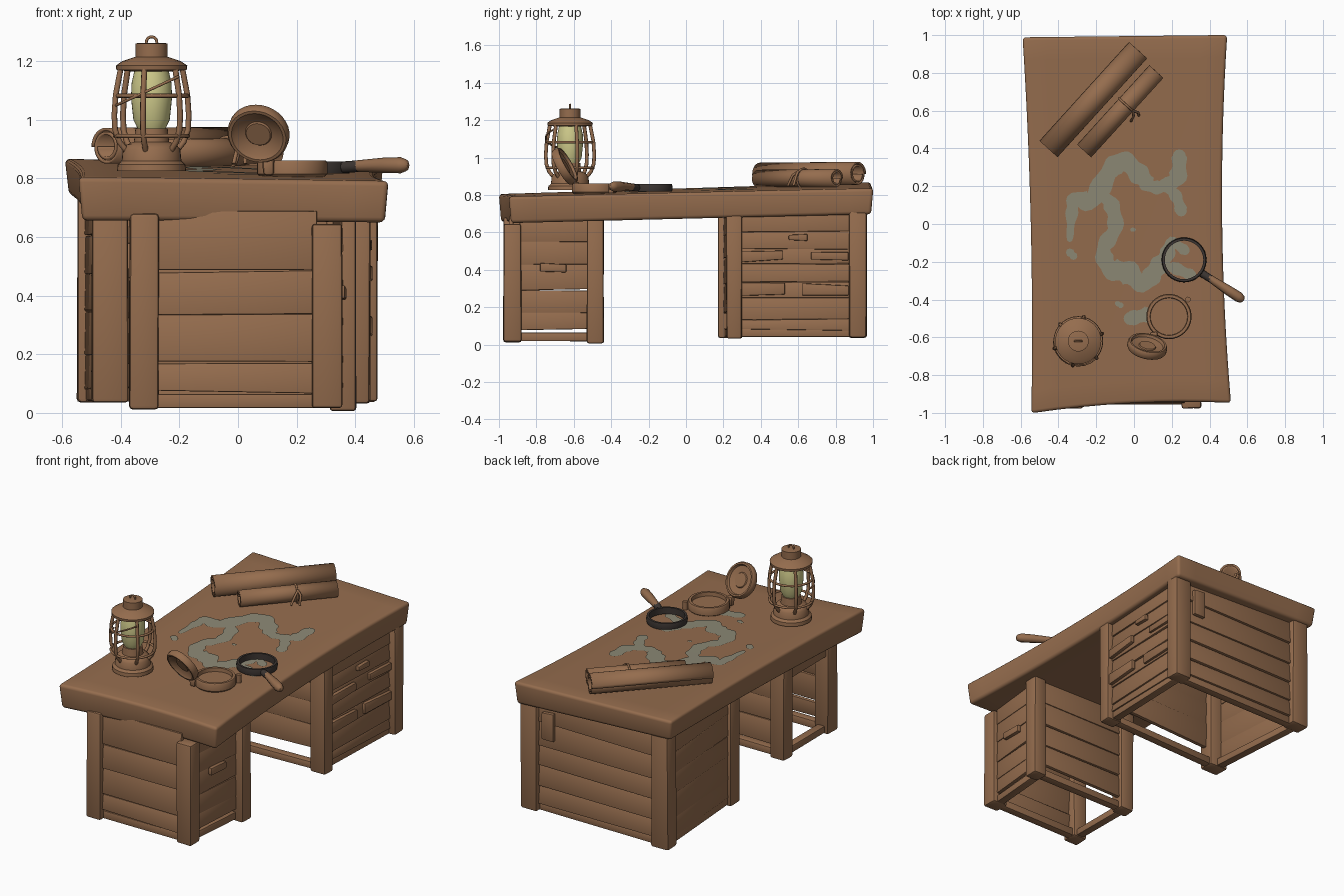
import bpy, bmesh, math, random
from mathutils import Vector, Matrix

random.seed(4)
if "Cube" in bpy.data.objects:
    bpy.data.objects.remove(bpy.data.objects["Cube"])


def material(name, rgb):
    m = bpy.data.materials.new(name)
    m.use_nodes = True
    m.diffuse_color = (*rgb, 1)
    m.node_tree.nodes["Principled BSDF"].inputs["Base Color"].default_value = (*rgb, 1)
    return m


WOOD = material("brown wood", (.3, .152, .076))
GLASS = material("pale lamp glass", (.63, .6, .26))
INK = material("map grey green", (.265, .25, .18))
DARK = material("dark metal", (.045, .036, .032))


def finish(name, bm, mat, angle=35, bevel=0, segments=2, solid=True):
    if solid:
        bmesh.ops.recalc_face_normals(bm, faces=bm.faces)
    if bevel:
        sharp = [e for e in bm.edges if len(e.link_faces) == 2 and e.calc_face_angle() > .7]
        bmesh.ops.bevel(bm, geom=sharp, offset=bevel, segments=segments, affect='EDGES', profile=.5)
    me = bpy.data.meshes.new(name)
    bm.to_mesh(me)
    bm.free()
    me.materials.append(mat)
    ob = bpy.data.objects.new(name, me)
    bpy.context.collection.objects.link(ob)
    bpy.ops.object.select_all(action='DESELECT')
    ob.select_set(True)
    bpy.context.view_layer.objects.active = ob
    bpy.ops.object.shade_smooth_by_angle(angle=math.radians(angle))
    return ob


def hexa(name, corners, bevel):
    """Solid from four bottom and four top corners."""
    bm = bmesh.new()
    v = [bm.verts.new(c) for c in corners]
    bm.faces.new(v[:4])
    bm.faces.new(v[4:])
    for i in range(4):
        j = (i + 1) % 4
        bm.faces.new((v[i], v[j], v[j + 4], v[i + 4]))
    return finish(name, bm, WOOD, bevel=bevel)


def post(name, x0, x1, y0, y1, z0, z1):
    def ring(z):
        return [(x + random.uniform(-.003, .003), y + random.uniform(-.003, .003), z)
                for x, y in ((x0, y0), (x1, y0), (x1, y1), (x0, y1))]
    return hexa(name, ring(z0) + ring(z1), .012)


def board(name, p, q, z0, z1, out=0, lean=.012, thick=.025, skew=.006):
    """Wall board from p to q; the outside lies to the right of that direction."""
    p, q = Vector((*p, 0)), Vector((*q, 0))
    n = (q - p).normalized().cross(Vector((0, 0, 1)))
    c = []
    for z, o in ((z0, out + lean), (z1, out)):
        a, b = random.uniform(-skew, skew), random.uniform(-skew, skew)
        c += [p + n * o + Vector((0, 0, z + a)), q + n * o + Vector((0, 0, z + b)),
              q + n * (o - thick) + Vector((0, 0, z + b)), p + n * (o - thick) + Vector((0, 0, z + a))]
    return hexa(name, c, .005)


def wall(name, p, q, levels, rail, lean=.012):
    """Stack of boards above a bottom rail."""
    for i, (a, b) in enumerate(zip(levels, levels[1:])):
        board(f"{name}_board_{i + 1}", p, q, a + .003, b + .004, lean=lean)
    board(f"{name}_rail", p, q, rail, rail + .045, lean=0, thick=.05, skew=.002)


def lathe(name, profile, mat=WOOD, matrix=Matrix(), steps=32, angle=40):
    bm = bmesh.new()
    rings = []
    for r, z in profile:
        if r < 1e-4:
            rings.append([bm.verts.new((0, 0, z))] * steps)
        else:
            rings.append([bm.verts.new((r * math.cos(k * math.tau / steps),
                                        r * math.sin(k * math.tau / steps), z)) for k in range(steps)])
    for a, b in zip(rings, rings[1:]):
        for k in range(steps):
            f = list(dict.fromkeys((a[k], a[k - 1], b[k - 1], b[k])))
            if len(f) > 2:
                bm.faces.new(f)
    bm.transform(matrix)
    return finish(name, bm, mat, angle)


def tube(name, pts, radius, mat=WOOD, closed=False):
    cu = bpy.data.curves.new(name, 'CURVE')
    cu.dimensions = '3D'
    cu.bevel_depth, cu.bevel_resolution, cu.use_fill_caps = radius, 2, True
    s = cu.splines.new('POLY')
    s.points.add(len(pts) - 1)
    for sp, p in zip(s.points, pts):
        sp.co = (p[0], p[1], p[2], 1)
        sp.radius = p[3] if len(p) > 3 else 1
    s.use_cyclic_u, s.use_smooth = closed, True
    cu.materials.append(mat)
    ob = bpy.data.objects.new(name, cu)
    bpy.context.collection.objects.link(ob)


def hoop(name, matrix, r, radius, n=28):
    pts = [matrix @ Vector((r * math.cos(k * math.tau / n), r * math.sin(k * math.tau / n), 0)) for k in range(n)]
    tube(name, pts, radius, closed=True)


# Warped tabletop
def warp(x, y, fl, fr, bl, br):
    s, t = (x + .55) / 1.05, (y + 1) / 2
    return (fl * (1 - s) + fr * s) * (1 - t) + (bl * (1 - s) + br * s) * t


def top(x, y):
    return warp(x, y, .805, .79, .867, .835)


def quad(a, m, b, t):
    return a * (1 - t) * (1 - 2 * t) + m * 4 * t * (1 - t) + b * t * (2 * t - 1)


NX, NY = 8, 16
bm = bmesh.new()
layers = []
for shrink, upper in ((.975, False), (1, True)):
    grid = []
    for j in range(NY + 1):
        t, row = j / NY, []
        for i in range(NX + 1):
            s = i / NX
            x = (quad(-.545, -.548, -.592, t) * (1 - s) + quad(.515, .468, .495, t) * s) * shrink
            y = (quad(-1.003, -.95, -.948, s) * (1 - t) + (.99 + .012 * s) * t) * (1 - (1 - shrink) / 2)
            z = top(x, y) if upper else warp(x, y, .655, .648, .742, .695)
            row.append(bm.verts.new((x, y, z)))
        grid.append(row)
    for j in range(NY):
        for i in range(NX):
            bm.faces.new((grid[j][i], grid[j][i + 1], grid[j + 1][i + 1], grid[j + 1][i]))
    layers.append(grid[0] + [r[-1] for r in grid[1:]] + grid[-1][-2::-1] + [r[0] for r in grid[-2:0:-1]])
lo, hi = layers
for k in range(len(lo)):
    bm.faces.new((lo[k - 1], lo[k], hi[k], hi[k - 1]))
finish("tabletop", bm, WOOD, 50, bevel=.018, segments=3)

# Front pedestal
post("front_pedestal_post_a", -.37, -.27, -.975, -.88, .012, .68)
post("front_pedestal_post_b", .25, .355, -.975, -.88, .016, .645)
post("front_pedestal_post_c", .31, .402, -.53, -.44, .006, .68)
post("front_pedestal_post_d", -.37, -.27, -.53, -.44, .012, .68)
wall("front_pedestal_front", (-.28, -.945), (.27, -.945), (.068, .17, .335, .48, .68), .018)
wall("front_pedestal_left", (.325, -.89), (.355, -.52), (.075, .17, .288, .43, .55, .68), .02, .004)
wall("front_pedestal_inner", (.32, -.465), (-.28, -.465), (.09, .23, .37, .52, .68), .018, .006)
wall("front_pedestal_right", (-.345, -.52), (-.345, -.89), (.5, .68), .018)
board("front_pedestal_handle", (.345, -.78), (.35, -.64), .385, .43, out=.02, lean=0)

# Back pedestal
post("back_pedestal_post_a", -.5, -.375, .17, .27, .035, .71)
post("back_pedestal_post_b", .345, .45, .215, .30, .032, .71)
post("back_pedestal_post_c", .36, .475, .87, .967, .038, .72)
post("back_pedestal_post_d", -.548, -.43, .87, .967, .036, .75)
wall("back_pedestal_front", (-.38, .205), (.37, .235), (.17, .32, .46, .58, .71), .04, .006)
wall("back_pedestal_left", (.415, .29), (.435, .88), (.075, .13, .25, .33, .43, .51, .6, .72), .04, .008)
wall("back_pedestal_back", (.39, .93), (-.45, .93), (.08, .19, .32, .45, .59, .74), .04)
wall("back_pedestal_right", (-.52, .88), (-.475, .26), (.08, .2, .34, .47, .6, .74), .04, .004)
for i, (a, b, z) in enumerate(((.3, .52, .445), (.67, .87, .445), (.3, .53, .265), (.62, .87, .265))):
    board(f"broken_slat_{i + 1}", (.425, a), (.437, b), z, z + .055, out=.022, lean=0, skew=.012)
board("back_pedestal_handle", (.432, .55), (.436, .65), .56, .59, out=.022, lean=0)
board("back_patch", (.33, .945), (.25, .945), .5, .67, out=.015, lean=0)

# Painted map patches draped on the tabletop
PATCHES = (
    ((-.34, -.08, .015), (-.33, .05, .03), (-.31, .13, .04), (-.22, .13, .05), (-.12, .29, .05), (-.05, .33, .05),
     (.04, .25, .05), (.09, .2, .035), (.16, .2, .035), (.23, .25, .045), (.24, .36, .035)),
    ((.16, .21, .03), (.22, .15, .03), (.25, .07, .03)),
    ((-.18, .16, .03), (-.12, .1, .04), (-.1, -.02, .04), (-.16, -.13, .04), (-.13, -.23, .05), (-.03, -.26, .06),
     (.05, -.32, .04), (.11, -.25, .05), (.17, -.17, .04), (.2, -.1, .03), (.27, -.14, .025)),
    ((.21, -.23, .03), (.3, -.27, .03)),
    ((-.02, -.5, .035), (.07, -.48, .04)),
    ((-.34, -.15, .02), (-.32, -.17, .02)), ((-.09, -.42, .012), (-.07, -.43, .015)), ((-.01, -.03, .01), (0, -.03, .01)))


def catmull(pts, n=6):
    p = [Vector(pts[0])] + [Vector(q) for q in pts] + [Vector(pts[-1])]
    out = []
    for a, b, c, d in zip(p, p[1:], p[2:], p[3:]):
        for k in range(n):
            t = k / n
            out.append(.5 * (2 * b + (c - a) * t + (2 * a - 5 * b + 4 * c - d) * t * t + (3 * b - a - 3 * c + d) * t ** 3))
    return out + [p[-1]]


bm = bmesh.new()


def draped(x, y):
    return bm.verts.new((x, y, top(x, y) + .004))


for patch in PATCHES:
    line = catmull(patch)
    strip = []
    for k, c in enumerate(line):
        d = (line[min(k + 1, len(line) - 1)] - line[max(k - 1, 0)]).to_2d().normalized()
        w = c.z * (1 + .15 * math.sin(k * 1.3))
        strip.append((draped(c.x - d.y * w, c.y + d.x * w), draped(c.x + d.y * w, c.y - d.x * w)))
    for a, b in zip(strip, strip[1:]):
        bm.faces.new((a[0], a[1], b[1], b[0]))
    for c in (line[0], line[-1]):
        bm.faces.new([draped(c.x + c.z * math.cos(k * .5236), c.y + c.z * math.sin(k * .5236)) for k in range(12)])
finish("map_patches", bm, INK, solid=False)

# Lantern
L = Matrix.Translation((-.295, -.62, .825))
lathe("lantern_base", ((0, 0), (.118, 0), (.116, .022), (.102, .035), (.098, .075), (.085, .09), (.06, .1),
                       (.055, .145), (0, .145)), WOOD, L)
lathe("lantern_glass", ((0, .14), (.045, .14), (.062, .175), (.07, .25), (.068, .3), (.058, .345), (0, .345)), GLASS, L)
lathe("lantern_cap", ((0, .34), (.07, .34), (.12, .345), (.122, .36), (.1, .375), (.055, .39), (.055, .435),
                      (.045, .437), (0, .437)), WOOD, L)
for k in range(6):
    a = k * math.tau / 6 + .3
    pts = [L @ Vector((r * math.cos(a), r * math.sin(a), z)) for r, z in
           ((.09, .07), (.115, .1), (.13, .14), (.133, .19), (.128, .26), (.116, .32), (.108, .36))]
    tube(f"lantern_rib_{k + 1}", pts, .01)
for i, (r, z) in enumerate(((.124, .257), (.125, .12))):
    hoop(f"lantern_hoop_{i + 1}", L @ Matrix.Translation((0, 0, z)), r, .007)
hoop("lantern_ring", L @ Matrix.Translation((0, 0, .44)) @ Matrix.Rotation(math.pi / 2, 4, 'X'), .018, .005)
tube("lantern_bail", [L @ Vector((.13 * math.cos(a), .13 * math.sin(a), .28 + .06 * math.cos(a)))
                      for a in [math.pi + k * math.pi / 12 for k in range(10)]], .005)

# Round compass case with its open lid
C = Matrix.Translation((.185, -.49, .803))
lathe("compass_case", ((0, 0), (.108, 0), (.12, .012), (.12, .05), (.115, .058), (.1, .058), (.098, .035),
                       (0, .035)), WOOD, C)
post("compass_hinge", .085, .125, -.605, -.57, .81, .87)
lathe("compass_clasp", ((0, 0), (.015, 0), (.015, .05), (0, .05)), WOOD, Matrix.Translation((.285, -.4, .81)), 12)
tilt = Vector((.2, .85, .48)).to_track_quat('Z', 'Y').to_matrix().to_4x4()
lathe("compass_lid", ((0, .008), (.042, .008), (.046, .002), (.084, .008), (.09, .022), (.1, .022), (.106, .012),
                      (.106, -.012), (.1, -.022), (.09, -.022), (.08, -.012), (.046, .0), (.042, -.006), (0, -.006)),
      WOOD, Matrix.Translation((.07, -.648, .953)) @ tilt)

# Magnifying glass
M = Matrix.Translation((.265, -.19, top(.265, -.19) + .004))
lathe("magnifier_ring", ((.102, 0), (.115, 0), (.119, .02), (.115, .04), (.102, .04), (.102, 0)), DARK, M)
tube("magnifier_ferrule", ((.36, -.262, .838), (.41, -.293, .842)), .02, DARK)
tube("magnifier_handle", ((.395, -.283, .842, .75), (.43, -.306, .843, .85), (.5, -.352, .845, 1.05),
                          (.555, -.387, .845, 1.1), (.574, -.4, .845, .8), (.581, -.404, .845, .3)), .025)


# Rolled scrolls
def scroll(name, a, b, r):
    a, b = Vector(a), Vector(b)
    frame = Matrix.Translation(a) @ (b - a).to_track_quat('Z', 'Y').to_matrix().to_4x4()
    bm = bmesh.new()
    prev = None
    for k in range(57):
        t, ang = k / 56, k * math.tau / 28
        rad = r * (1 - .4 * t)
        pair = [bm.verts.new(frame @ Vector((rad * math.cos(ang), rad * math.sin(ang), z))) for z in (0, (b - a).length)]
        if prev:
            bm.faces.new((prev[0], pair[0], pair[1], prev[1]))
        prev = pair
    ob = finish(name, bm, WOOD, 50)
    ob.modifiers.new("paper", 'SOLIDIFY').thickness = .01
    return frame


scroll("large_scroll", (-.45, .395, .908), (.024, .918, .912), .068)
F = scroll("small_scroll", (-.262, .385, .884), (.12, .805, .888), .053)
hoop("scroll_string", F @ Matrix.Translation((0, 0, .33)), .054, .006)
for i, s in enumerate((-1, 1)):
    tube(f"string_tail_{i + 1}", ((-.005, .6, .925), (.01 + s * .012, .58 + s * .01, .905),
                                  (.005 + s * .02, .56 + s * .015, .85)), .007)
